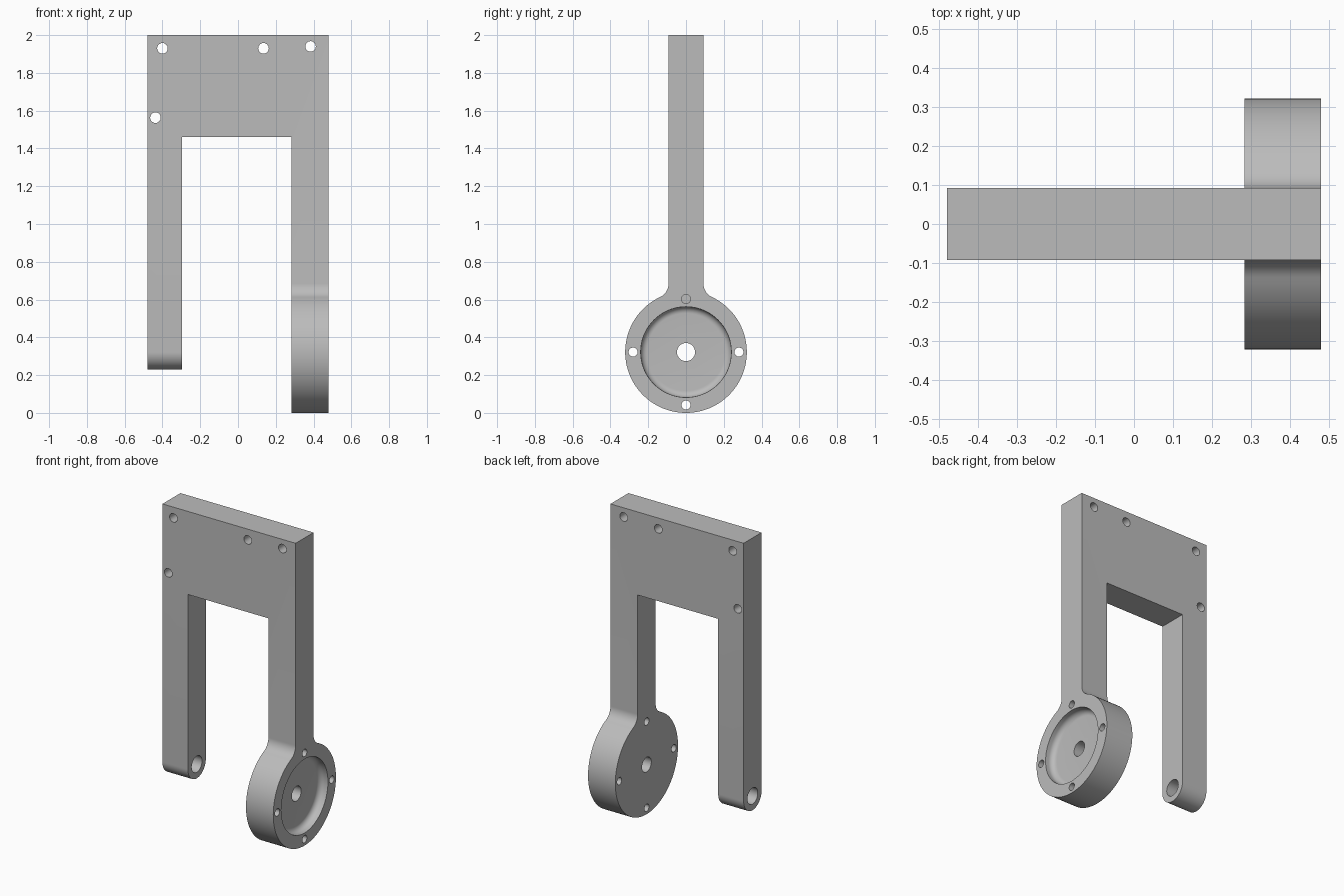
import bpy, bmesh
from math import sin, cos, pi, atan2, sqrt
from mathutils import Matrix, Vector

cube = bpy.data.objects.get("Cube")
if cube:
    bpy.data.objects.remove(cube, do_unlink=True)

grey = bpy.data.materials.new("plain_grey")
grey.use_nodes = True
colour = (0.5, 0.5, 0.5, 1)
grey.diffuse_color = colour
grey.node_tree.nodes["Principled BSDF"].inputs["Base Color"].default_value = colour

HALF_W, HALF_T, TOP = 0.479, 0.092, 2.0
LEG_IN, ARM_IN = -0.296, 0.283       # inner faces of the two legs
HUB_R = 0.322                        # hub radius, also the pivot height
PIVOT = HUB_R


def finish(name, bm):
    bmesh.ops.recalc_face_normals(bm, faces=bm.faces)
    mesh = bpy.data.meshes.new(name)
    bm.to_mesh(mesh)
    bm.free()
    mesh.materials.append(grey)
    obj = bpy.data.objects.new(name, mesh)
    bpy.context.collection.objects.link(obj)
    return obj


def prism(name, outline, x0, x1):
    """Extrude a (y, z) outline along x."""
    bm = bmesh.new()
    face = bm.faces.new([bm.verts.new((x0, y, z)) for y, z in outline])
    out = bmesh.ops.extrude_face_region(bm, geom=[face])
    verts = [v for v in out["geom"] if isinstance(v, bmesh.types.BMVert)]
    bmesh.ops.translate(bm, verts=verts, vec=(x1 - x0, 0, 0))
    return finish(name, bm)


def drill(name, centre, radius, axis, length, sides=32):
    bm = bmesh.new()
    turn = Vector((0, 0, 1)).rotation_difference(Vector(axis)).to_matrix().to_4x4()
    bmesh.ops.create_cone(bm, cap_ends=True, segments=sides, radius1=radius,
                          radius2=radius, depth=length,
                          matrix=Matrix.Translation(centre) @ turn)
    return finish(name, bm)


def combine(target, other, operation):
    mod = target.modifiers.new(operation.lower(), "BOOLEAN")
    mod.operation, mod.object, mod.solver = operation, other, "EXACT"
    bpy.context.view_layer.objects.active = target
    bpy.ops.object.modifier_apply(modifier=mod.name)
    bpy.data.objects.remove(other, do_unlink=True)


def arc(cy, cz, r, a0, a1, n):
    return [(cy + r * cos(a0 + (a1 - a0) * i / n),
             cz + r * sin(a0 + (a1 - a0) * i / n)) for i in range(n + 1)]


# Short leg with a rounded foot
foot = arc(0, PIVOT, HALF_T, pi, 2 * pi, 32)
frame = prism("fork_bracket", foot + [(HALF_T, TOP), (-HALF_T, TOP)], -HALF_W, LEG_IN)

# Long arm blending through fillets into the round hub
fillet = 0.08
fy = HALF_T + fillet
rise = sqrt((HUB_R + fillet) ** 2 - fy ** 2)
tangent = atan2(rise, fy)
side = arc(fy, PIVOT + rise, fillet, pi, pi + tangent, 12)
hub = arc(0, PIVOT, HUB_R, tangent, -pi - tangent, 96)
mirrored = [(-y, z) for y, z in reversed(side)]
outline = [(HALF_T, TOP)] + side + hub[1:-1] + mirrored + [(-HALF_T, TOP)]
combine(frame, prism("hub_arm", outline, ARM_IN, HALF_W), "UNION")

# Bridge plate joining both legs
bridge = [(-HALF_T, 1.46), (HALF_T, 1.46), (HALF_T, TOP), (-HALF_T, TOP)]
combine(frame, prism("bridge", bridge, LEG_IN - 0.05, ARM_IN + 0.05), "UNION")

# Dished recess in the outer hub face, with a rounded floor corner
floor, recess_r, corner = HALF_W - 0.058, 0.24, 0.035
profile = [(0, floor)] + arc(recess_r - corner, floor + corner, corner, -pi / 2, 0, 8)
profile += [(recess_r, HALF_W + 0.1), (0, HALF_W + 0.1)]
bm = bmesh.new()
points = [bm.verts.new((x, 0, PIVOT + r)) for r, x in profile]
edges = [bm.edges.new(pair) for pair in zip(points, points[1:])]
bmesh.ops.spin(bm, geom=points + edges, cent=(0, 0, PIVOT), axis=(1, 0, 0),
               angle=2 * pi, steps=72, use_duplicate=False)
bmesh.ops.remove_doubles(bm, verts=bm.verts, dist=0.0001)
combine(frame, finish("recess_cutter", bm), "DIFFERENCE")

# Pivot holes through the hub and the short leg
for x, radius in ((0.4, 0.048), (-0.4, 0.053)):
    combine(frame, drill("pivot_drill", (x, 0, PIVOT), radius, (1, 0, 0), 0.4), "DIFFERENCE")

# Four screw holes around the hub rim
for i in range(4):
    a = i * pi / 2
    spot = (0.4, 0.28 * cos(a), PIVOT + 0.28 * sin(a))
    combine(frame, drill("rim_drill", spot, 0.024, (1, 0, 0), 0.4, 24), "DIFFERENCE")

# Mounting holes through the plate
for x, z in ((-0.4, 1.93), (0.135, 1.93), (0.384, 1.94), (-0.437, 1.563)):
    combine(frame, drill("plate_drill", (x, 0, z), 0.028, (0, 1, 0), 0.5, 24), "DIFFERENCE")

# Tidy coplanar seams, then smooth the curved walls
bm = bmesh.new()
bm.from_mesh(frame.data)
bmesh.ops.remove_doubles(bm, verts=bm.verts, dist=0.00005)
bmesh.ops.dissolve_limit(bm, angle_limit=0.002, verts=bm.verts, edges=bm.edges)
bm.to_mesh(frame.data)
bm.free()
bpy.ops.object.select_all(action="DESELECT")
frame.select_set(True)
bpy.context.view_layer.objects.active = frame
bpy.ops.object.shade_smooth_by_angle(angle=0.6)
